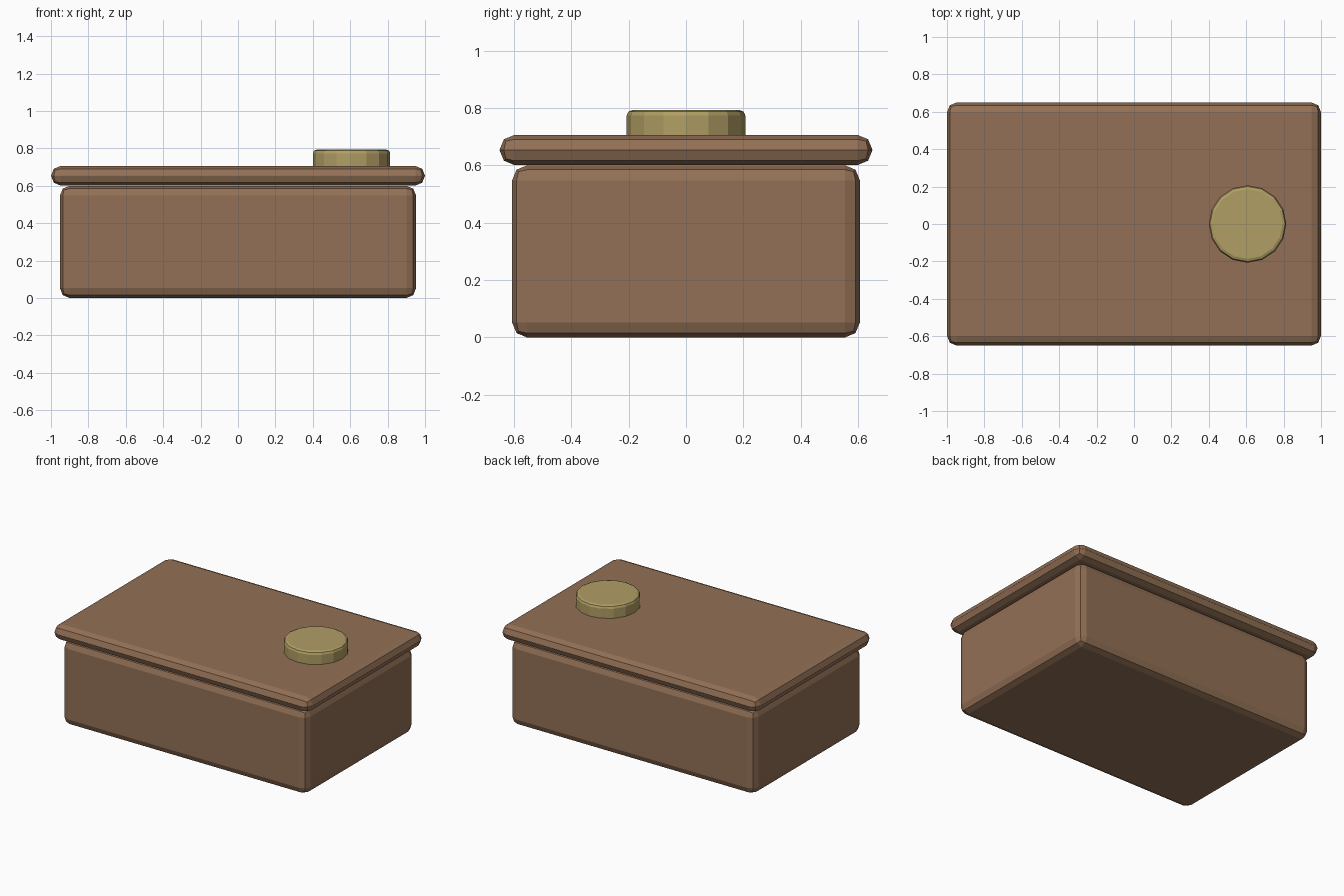
import bpy

if "Cube" in bpy.data.objects:
    bpy.data.objects.remove(bpy.data.objects["Cube"])


def material(name, color):
    m = bpy.data.materials.new(name)
    m.diffuse_color = (*color, 1.0)
    m.use_nodes = True
    m.node_tree.nodes["Principled BSDF"].inputs["Base Color"].default_value = m.diffuse_color
    return m


brown = material("brown wood", (0.29, 0.162, 0.092))
brass = material("dull brass", (0.44, 0.345, 0.13))


def finish(name, mat, bevel, limit=30):
    """Name, colour and round the active object with a two-step bevel."""
    ob = bpy.context.object
    ob.name = name
    ob.data.materials.append(mat)
    bpy.ops.object.transform_apply(location=False, rotation=False, scale=True)
    mod = ob.modifiers.new("rounded edges", 'BEVEL')
    mod.width = bevel
    mod.segments = 2
    mod.limit_method = 'ANGLE'
    mod.angle_limit = limit * 3.14159 / 180
    return ob


def box(name, half_x, half_y, z0, z1, bevel):
    bpy.ops.mesh.primitive_cube_add(size=2, location=(0, 0, (z0 + z1) / 2))
    bpy.context.object.scale = (half_x, half_y, (z1 - z0) / 2)
    finish(name, brown, bevel)


# Box body and the overhanging lid with a fully rounded rim
box("box_body", 0.952, 0.606, 0.0, 0.6, 0.052)
box("lid", 1.0, 0.65, 0.601, 0.706, 0.052)

# Sixteen-sided button on the right of the lid
z0, z1 = 0.68, 0.793
bpy.ops.mesh.primitive_cylinder_add(vertices=16, radius=0.207, depth=z1 - z0,
                                    location=(0.607, 0, (z0 + z1) / 2))
finish("button", brass, 0.02)
